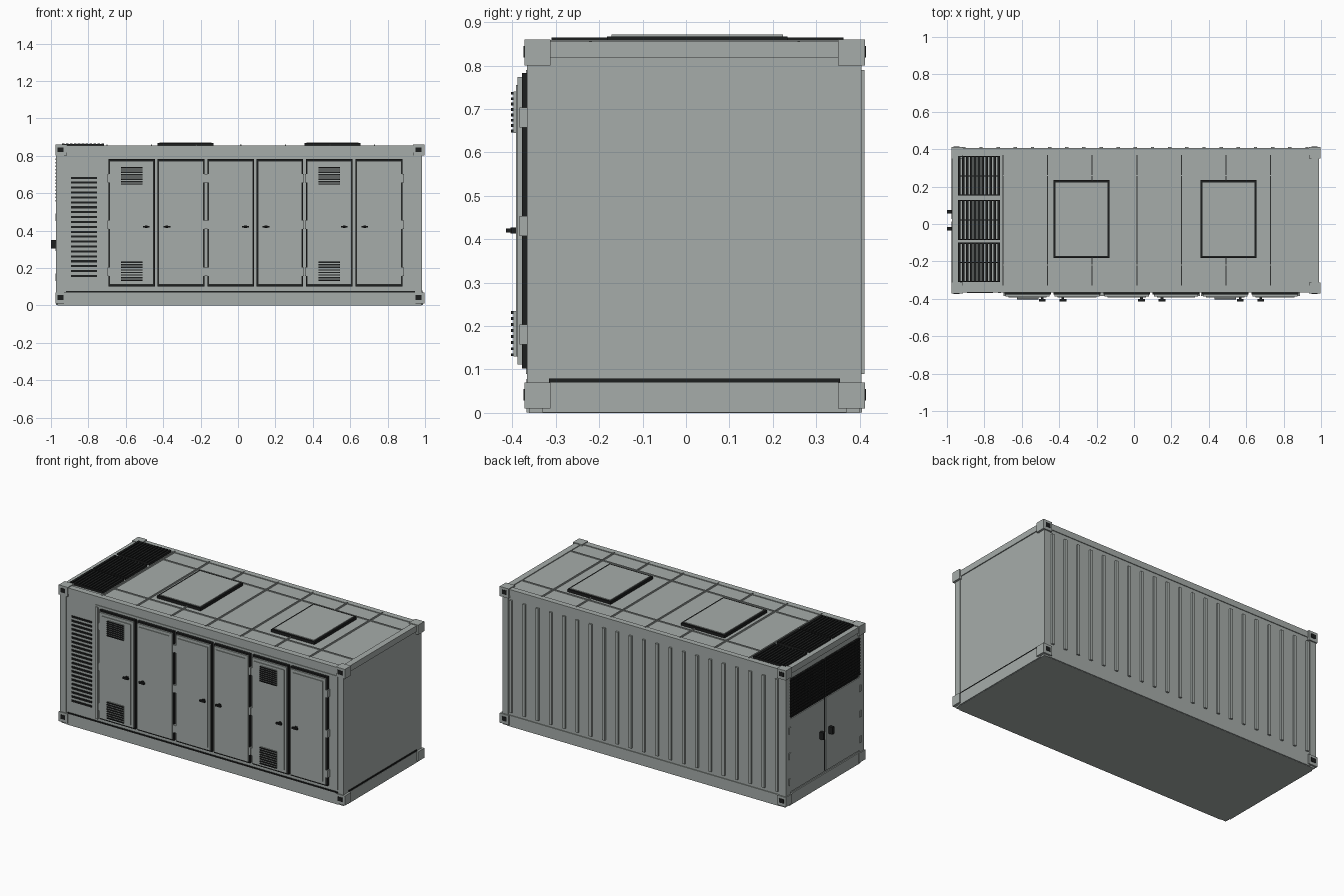
import bpy, bmesh


def material(name, rgb):
    m = bpy.data.materials.new(name)
    m.diffuse_color = (*rgb, 1)
    return m


GREY = material("painted_grey", (0.38, 0.415, 0.40))
DARK = material("rubber_black", (0.012, 0.013, 0.013))
CY = 0.02  # centre line of the container across its width


def part(name, mat, boxes):
    """One object made of boxes given as (x0, x1, y0, y1, z0, z1)."""
    bm = bmesh.new()
    for x0, x1, y0, y1, z0, z1 in boxes:
        v = [bm.verts.new((x, y, z)) for x in (x0, x1) for y in (y0, y1) for z in (z0, z1)]
        for f in ((0, 1, 3, 2), (4, 6, 7, 5), (0, 4, 5, 1), (2, 3, 7, 6), (0, 2, 6, 4), (1, 5, 7, 3)):
            bm.faces.new([v[i] for i in f])
    bmesh.ops.recalc_face_normals(bm, faces=bm.faces)
    me = bpy.data.meshes.new(name)
    bm.to_mesh(me)
    bm.free()
    me.materials.append(mat)
    ob = bpy.data.objects.new(name, me)
    bpy.context.collection.objects.link(ob)
    return ob


def spread(a, b, n):
    return [a + (b - a) * i / (n - 1) for i in range(n)]


# Container shell
part("container_body", GREY, [(-0.965, 0.982, -0.362, 0.400, 0.0, 0.850)])

# Corner posts, top rails and bottom rails
frame = []
for z0, z1 in ((0.001, 0.070), (0.818, 0.855)):
    frame += [(-0.93, 0.95, -0.367, -0.33, z0, z1), (-0.93, 0.95, 0.37, 0.405, z0, z1),
              (-0.972, -0.93, -0.33, 0.37, z0, z1), (0.95, 0.988, -0.33, 0.37, z0, z1)]
for x0, x1 in ((-0.972, -0.93), (0.945, 0.985)):
    for y0, y1 in ((-0.366, -0.32), (0.36, 0.404)):
        frame.append((x0, x1, y0, y1, 0.05, 0.82))
part("frame_rails", GREY, frame)

# Corner castings with dark sockets on the long sides
castings, sockets = [], []
for x0, x1, hx in ((-0.977, -0.915, -0.948), (0.936, 0.998, 0.965)):
    for z0, hz in ((0.010, 0.042), (0.800, 0.832)):
        castings += [(x0, x1, -0.372, -0.312, z0, z0 + 0.06),
                     (x0, x1, 0.35, 0.412, z0, z0 + 0.06)]
        for y in (-0.3725, 0.4125):
            sockets.append((hx - 0.016, hx + 0.016, y - 0.002, y + 0.002, hz - 0.013, hz + 0.013))
part("corner_castings", GREY, castings)
part("casting_sockets", DARK, sockets)

# Dark seals above the bottom rail
part("bottom_seals", DARK, [(-0.92, 0.945, -0.3675, -0.36, 0.070, 0.078),
                            (0.98, 0.987, -0.315, 0.355, 0.070, 0.079)])

# Corrugation ribs on the back wall
part("back_ribs", GREY, [(x - 0.009, x + 0.009, 0.395, 0.411, 0.09, 0.79)
                         for x in spread(-0.91, 0.925, 21)])

# Standing seams on the roof
part("roof_seams", GREY,
     [(x - 0.003, x + 0.003, -0.34, 0.38, 0.845, 0.859) for x in spread(-0.70, 0.73, 7)]
     + [(-0.70, 0.95, y - 0.003, y + 0.003, 0.845, 0.856) for y in (-0.22, 0.26)])

# Roof hatches on dark gaskets
gaskets, lids = [], []
for x0, x1 in ((-0.43, -0.13), (0.356, 0.655)):
    gaskets.append((x0, x1, -0.182, 0.234, 0.848, 0.867))
    lids.append((x0 + 0.011, x1 - 0.011, -0.171, 0.223, 0.862, 0.871))
part("hatch_gaskets", DARK, gaskets)
part("hatch_lids", GREY, lids)

# Roof grilles: rim, long bars and low cross bars
bars = []
for y0, y1 in ((-0.31, -0.10), (-0.085, 0.128), (0.152, 0.363)):
    bars += [(x - 0.007, x + 0.007, y0, y1, 0.848, 0.865) for x in spread(-0.934, -0.724, 11)]
    bars += [(-0.941, -0.717, y - 0.003, y + 0.003, 0.848, 0.862) for y in spread(y0 + 0.003, y1 - 0.003, 3)]
part("roof_grilles", DARK, bars)

# Louvre field at the left of the front
part("front_louvres", DARK, [(-0.893, -0.755, -0.368, -0.36, z - 0.0055, z + 0.0055)
                             for z in spread(0.157, 0.682, 21)])

# Raised border around the run of front doors
part("door_surround", GREY, [(-0.728, -0.710, -0.369, -0.36, 0.09, 0.79),
                             (0.925, 0.944, -0.366, -0.36, 0.09, 0.79),
                             (-0.728, 0.944, -0.366, -0.36, 0.787, 0.80)])

# Six front doors: gasket, slab, raised panel, hinges and handles
seals, slabs, hinges, handles, vents, slats = [], [], [], [], [], []
doors = [(-0.692, -0.445), (-0.430, -0.178), (-0.163, 0.085),
         (0.100, 0.347), (0.364, 0.613), (0.628, 0.880)]
for i, (x0, x1) in enumerate(doors):
    seals.append((x0, x1, -0.378, -0.36, 0.102, 0.783))
    slabs += [(x0 + 0.006, x1 - 0.006, -0.388, -0.377, 0.112, 0.773),
              (x0 + 0.022, x1 - 0.022, -0.392, -0.38, 0.130, 0.755)]
    left_leaf = i % 2 == 0
    hx = x0 if left_leaf else x1
    for z in (0.18, 0.43, 0.68):
        hinges.append((hx - 0.007, hx + 0.007, -0.384, -0.36, z - 0.023, z + 0.023))
    cx = x1 - 0.045 if left_leaf else x0 + 0.050
    handles += [(cx - 0.018, cx + 0.018, -0.414, -0.402, 0.415, 0.425),
                (cx - 0.007, cx + 0.007, -0.404, -0.39, 0.413, 0.427)]
    if i in (0, 4):
        vx = x0 + 0.124
        for z0, z1 in ((0.130, 0.235), (0.645, 0.740)):
            vents.append((vx - 0.057, vx + 0.057, -0.397, -0.39, z0, z1))
            slats += [(vx - 0.057, vx + 0.057, -0.403, -0.395, z - 0.0033, z + 0.0033)
                      for z in spread(z0 + 0.004, z1 - 0.004, 8)]
part("door_seals", DARK, seals)
part("front_doors", GREY, slabs)
part("door_hinges", GREY, hinges)
part("door_handles", DARK, handles)
part("vent_boxes", GREY, vents)
part("vent_slats", DARK, slats)

# Left end: two mesh grilles above two doors with pull handles
mesh, end_doors, end_hinges, pulls = [], [], [], []
for s in (-1, 1):
    y0, y1 = sorted((CY + s * 0.007, CY + s * 0.345))
    mesh.append((-0.969, -0.96, y0, y1, 0.555, 0.785))
    mesh += [(-0.977, -0.965, y0, y1, z - 0.004, z + 0.004) for z in spread(0.560, 0.780, 13)]
    mesh += [(-0.974, -0.965, y - 0.003, y + 0.003, 0.555, 0.785) for y in spread(y0 + 0.003, y1 - 0.003, 13)]
    end_doors.append((-0.974, -0.96, y0, y1, 0.085, 0.540))
    for z in (0.15, 0.31, 0.47):
        ye = CY + s * 0.348
        end_hinges.append((-0.977, -0.96, ye - 0.008, ye + 0.008, z - 0.02, z + 0.02))
    hy = CY + s * 0.045
    pulls.append((-1.0, -0.97, hy - 0.009, hy + 0.009, 0.305, 0.350))
part("end_grilles", DARK, mesh)
part("end_doors", GREY, end_doors)
part("end_hinges", GREY, end_hinges)
part("end_pulls", DARK, pulls)
part("end_seals", DARK, [(-0.968, -0.96, CY - 0.007, CY + 0.007, 0.085, 0.54),
                         (-0.968, -0.96, -0.325, 0.365, 0.540, 0.548)])
